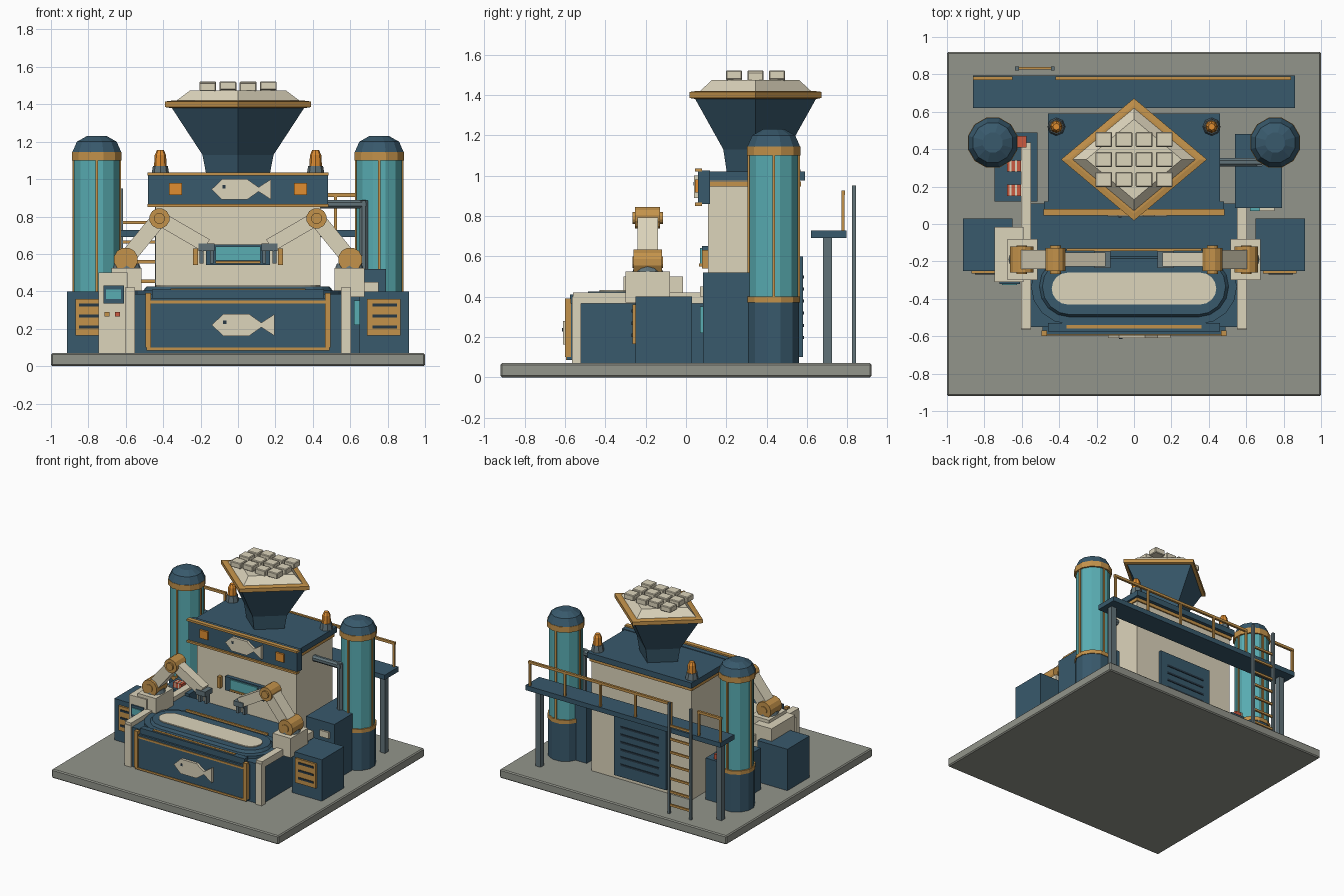
import bpy, bmesh, math
from mathutils import Vector

if "Cube" in bpy.data.objects:
    bpy.data.objects.remove(bpy.data.objects["Cube"])


def mat(name, r, g, b):
    m = bpy.data.materials.new(name)
    m.diffuse_color = (r, g, b, 1)
    m.use_nodes = True
    m.node_tree.nodes["Principled BSDF"].inputs["Base Color"].default_value = m.diffuse_color
    return m


NAVY, CREAM = mat("navy", .04, .1, .15), mat("cream", .72, .66, .5)
GOLD, TEAL = mat("gold", .55, .29, .07), mat("teal", .1, .42, .45)
STONE, STEEL = mat("stone", .29, .3, .26), mat("steel", .12, .17, .19)
DARK, RED, AMBER = mat("dark", .02, .04, .06), mat("red", .6, .1, .05), mat("amber", .75, .27, .03)


def finish(name, bm, m):
    bmesh.ops.recalc_face_normals(bm, faces=bm.faces[:])
    me = bpy.data.meshes.new(name)
    bm.to_mesh(me)
    bm.free()
    me.materials.append(m)
    ob = bpy.data.objects.new(name, me)
    bpy.context.collection.objects.link(ob)
    return ob


def loft(name, rings, m):
    """Skin between equal-length point rings, capped at both ends."""
    bm = bmesh.new()
    vs = [[bm.verts.new(p) for p in r] for r in rings]
    n = len(vs[0])
    for a, b in zip(vs, vs[1:]):
        for i in range(n):
            bm.faces.new((a[i], a[(i + 1) % n], b[(i + 1) % n], b[i]))
    bm.faces.new(vs[0][::-1])
    bm.faces.new(vs[-1])
    return finish(name, bm, m)


def box(name, x0, x1, y0, y1, z0, z1, m, bevel=0):
    ring = lambda z: [(x0, y0, z), (x1, y0, z), (x1, y1, z), (x0, y1, z)]
    ob = loft(name, [ring(z0), ring(z1)], m)
    if bevel:
        b = ob.modifiers.new("bevel", "BEVEL")
        b.width, b.segments = bevel, 1
    return ob


def turned(name, cx, cy, prof, m, n=12, phase=0):
    """prof: (rx, ry, z) rows around a vertical axis."""
    ang = [phase + 2 * math.pi * i / n for i in range(n)]
    return loft(name, [[(cx + a * math.cos(t), cy + b * math.sin(t), z) for t in ang] for a, b, z in prof], m)


def beam(name, p, q, w, h, m, n=4):
    """Bar from p to q; w across, h thick; n sides."""
    p, q = Vector(p), Vector(q)
    d = (q - p).normalized()
    u = d.cross(Vector((0, 0, 1)) if abs(d.z) < .99 else Vector((0, 1, 0))).normalized()
    v = d.cross(u)
    k = 1 / math.cos(math.pi / 4) if n == 4 else 1
    off = [u * (k * w / 2 * math.cos(t)) + v * (k * h / 2 * math.sin(t))
           for t in (math.pi / n + 2 * math.pi * i / n for i in range(n))]
    return loft(name, [[p + o for o in off], [q + o for o in off]], m)


def stadium(hx, hy, cy, z, n=8):
    pts = []
    for s in (1, -1):
        for i in range(n + 1):
            t = -math.pi / 2 + math.pi * i / n
            pts.append((s * (hx - hy + hy * math.cos(t)), cy + s * hy * math.sin(t), z))
    return pts


def fish(name, cx, cz, y0, y1, k):
    prof = [(-.17, 0), (-.11, .058), (.03, .058), (.095, .012), (.165, .058), (.165, -.058),
            (.095, -.012), (.03, -.058), (-.11, -.058)]
    loft(name, [[(cx + k * x, y, cz + k * z) for x, z in prof] for y in (y0, y1)], CREAM)
    ex, ez = cx - .1 * k, cz + .015 * k
    box(name + "_eye", ex - .009, ex + .009, y0 - .004, y1, ez - .009, ez + .009, DARK)


# ground slab and main body
box("base_slab", -1, 1, -.92, .92, 0, .07, STONE, .008)
box("main_body", -.44, .44, .11, .56, .07, .98, CREAM)
box("body_trim", -.45, .45, .1, .57, .945, .97, GOLD)
box("roof", -.46, .46, .1, .59, .975, 1.02, NAVY)

# header sign
box("header", -.48, .48, .06, .12, .86, 1.025, NAVY)
for z in (.85, 1.02):
    box("header_trim", -.485, .485, .045, .08, z, z + .016, GOLD)
fish("header_fish", .02, .945, .04, .06, .95)

# back vent panel
box("back_panel", -.23, .23, .56, .58, .1, .6, NAVY)
for i in range(6):
    box("back_slot", -.17, .17, .58, .585, .19 + i * .06, .205 + i * .06, DARK)

# front monitor
box("monitor", -.17, .17, .08, .11, .54, .65, NAVY)
box("monitor_screen", -.12, .12, .07, .08, .565, .64, TEAL)
box("monitor_strip", -.12, .12, .065, .08, .55, .563, GOLD)

# conveyor housing and tray
box("conveyor_housing", -.55, .55, -.55, .11, .07, .385, NAVY)
box("front_panel", -.49, .49, -.59, -.55, .085, .365, NAVY)
box("front_lip", -.46, .46, -.575, -.53, .36, .41, NAVY)
box("front_gold_rail", -.36, .36, -.56, -.54, .39, .415, GOLD)
box("rear_gold_rail", -.36, .36, -.145, -.13, .385, .42, GOLD)
box("panel_bottom_strip", -.49, .49, -.595, -.57, .085, .1, GOLD)
box("panel_top_strip", -.49, .49, -.595, -.57, .335, .35, GOLD)
fish("panel_fish", .03, .22, -.61, -.59, 1)
loft("tray", [stadium(.55, .2, -.335, .38), stadium(.55, .2, -.335, .405)], NAVY)
loft("tray_rim", [stadium(.51, .165, -.335, .4), stadium(.49, .15, -.335, .425)], NAVY)
loft("tray_fill", [stadium(.44, .085, -.345, .42), stadium(.44, .085, -.345, .433)], CREAM)

# hopper with its load
Q = (0, .345)
turned("hopper", *Q, [(.165, .14, 1.0), (.19, .16, 1.13), (.36, .305, 1.39)], NAVY, 4)
turned("hopper_rim", *Q, [(.36, .3, 1.38), (.39, .327, 1.385), (.39, .327, 1.415), (.35, .29, 1.42)], GOLD, 4)
turned("hopper_load", *Q, [(.335, .28, 1.415), (.255, .215, 1.475)], CREAM, 4)
for i in range(4):
    for j in range(3):
        x, y, h = (i - 1.5) * .108, .345 + (j - 1) * .107, 1.515 + .007 * ((i + j) % 2)
        box("block", x - .045, x + .045, y - .04, y + .04, h - .045, h, CREAM, .005)

# mirrored parts
for s in (-1, 1):
    def mbox(name, x0, x1, *r):
        return box(name, *sorted((s * x0, s * x1)), *r)

    # tank
    tx, ty, ph = s * .755, .435, math.pi / 12
    turned("tank_base", tx, ty, [(.13, .13, .07), (.13, .13, .38)], NAVY, 12, ph)
    turned("tank_glass", tx, ty, [(.125, .125, .38), (.125, .125, 1.11)], TEAL, 12, ph)
    turned("tank_lower_ring", tx, ty, [(.135, .135, .37), (.135, .135, .4)], GOLD, 12, ph)
    turned("tank_upper_ring", tx, ty, [(.138, .138, 1.1), (.138, .138, 1.145)], GOLD, 12, ph)
    turned("tank_dome", tx, ty, [(.135, .135, 1.145), (.11, .11, 1.2), (.055, .055, 1.23)], NAVY, 12, ph)
    for k in range(4):
        t = k * math.pi / 2
        x, y = tx + .123 * math.cos(t), ty + .123 * math.sin(t)
        box("tank_strip", x - .007, x + .007, y - .007, y + .007, .39, 1.11, GOLD)

    # roof beacon and header lamp
    turned("beacon_base", s * .415, .52, [(.048, .048, 1.02), (.04, .04, 1.07)], STEEL, 8)
    turned("beacon", s * .415, .52, [(.034, .034, 1.07), (.03, .03, 1.13), (.018, .018, 1.155)], AMBER, 8)
    mbox("header_lamp", .3, .37, .045, .06, .915, .98, AMBER)

    # front trim, side rails, vent cabinets
    mbox("panel_strip", .465, .495, -.6, -.57, .1, .39, GOLD)
    mbox("side_rail", .55, .605, -.56, .435, .365, .42, CREAM)
    mbox("rail_post", .55, .605, -.565, -.52, .07, .4, CREAM)
    mbox("rail_skirt", .55, .59, -.53, .4, .07, .37, NAVY)
    mbox("vent_cabinet", .65, .915, -.25, .03, .07, .4, NAVY)
    mbox("vent_plate", .69, .87, -.265, -.25, .165, .36, GOLD)
    for z in (.2, .26, .32):
        mbox("vent_slot", .72, .85, -.27, -.26, z, z + .016, DARK)
    mbox("monitor_bracket", .215, .24, .08, .11, .54, .63, GOLD)

    # robot arm
    sh, el, wr, y = (s * .6, -.19, .57), (s * .42, -.19, .79), (s * .17, -.19, .645), -.19
    mbox("arm_pedestal", .515, .675, -.3, -.08, .37, .525, CREAM)
    turned("arm_turntable", s * .595, y, [(.075, .075, .525), (.065, .065, .55)], STEEL, 12)
    beam("shoulder_joint", (sh[0], y - .07, sh[2]), (sh[0], y + .07, sh[2]), .13, .13, GOLD, 12)
    beam("upper_arm", sh, el, .1, .085, CREAM)
    beam("elbow_joint", (el[0], y - .062, el[2]), (el[0], y + .062, el[2]), .11, .11, GOLD, 12)
    beam("forearm", el, wr, .075, .075, CREAM)
    for p in (sh, el):
        beam("joint_cap", (p[0], y - .076, p[2]), (p[0], y + .076, p[2]), .06, .06, GOLD, 12)
    mbox("gripper", .125, .21, -.235, -.145, .615, .655, STEEL)
    for x in (.13, .185):
        mbox("gripper_finger", x, x + .02, -.21, -.17, .55, .62, STEEL)
    # walkway leg
    mbox("walkway_post", .775, .82, .68, .725, .07, .69, STEEL)

# control console
box("console", -.745, -.59, -.31, -.015, .07, .5, CREAM)
box("console_frame", -.72, -.61, -.32, -.31, .335, .43, NAVY)
box("console_screen", -.705, -.625, -.326, -.32, .36, .41, TEAL)
for x, m in ((-.7, GOLD), (-.645, RED)):
    box("console_button", x - .013, x + .013, -.322, -.31, .265, .29, m)

# right machine cabinet and pipe
box("pump_cabinet", .54, .79, .085, .48, .07, .52, NAVY)
box("pump_label", .67, .75, .07, .085, .4, .45, CREAM)
box("pump_gauge", .62, .68, .07, .085, .22, .35, TEAL)
beam("pipe_across", (.42, .33, .865), (.685, .33, .865), .05, .05, STEEL, 8)
beam("pipe_down", (.672, .33, .885), (.672, .33, .5), .05, .05, STEEL, 8)

# left supply crate with red packs
box("crate", -.745, -.515, .12, .49, .07, .4, NAVY)
for i, y in enumerate((.18, .31, .44)):
    box("pack", -.68, -.605 + .03 * (i == 2), y - .03, y + .03, .4, .44, RED)
    for x in (-.665, -.635):
        box("pack_stripe", x, x + .01, y - .031, y + .031, .4, .442, CREAM)

# rear walkway, handrails and ladder
box("walkway", -.86, .86, .62, .795, .69, .728, NAVY)
for a, b, n in ((-.86, -.65, 2), (-.42, .84, 5)):
    box("handrail", a, b, .77, .788, .905, .925, GOLD)
    for i in range(n):
        x = a + .009 + (b - a - .018) * i / (n - 1)
        box("rail_stanchion", x - .008, x + .008, .771, .787, .72, .91, GOLD)
for x in (-.625, -.435):
    box("ladder_rail", x - .01, x + .01, .822, .842, .07, .95, STEEL)
for i in range(7):
    box("ladder_rung", -.625, -.435, .825, .839, .13 + i * .105, .147 + i * .105, GOLD)
